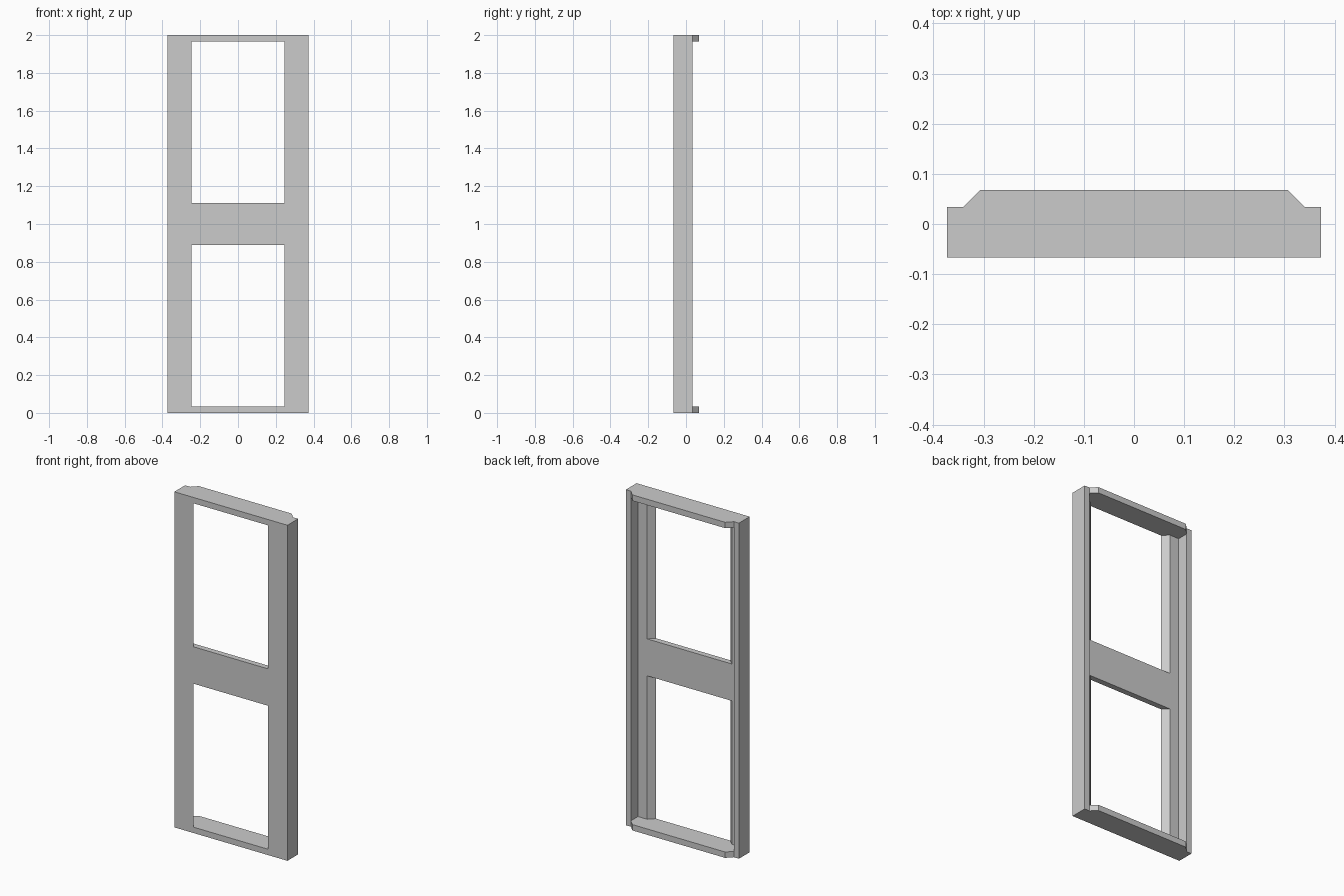
import bpy
import bmesh

cube = bpy.data.objects.get("Cube")
if cube:
    bpy.data.objects.remove(cube, do_unlink=True)

# Single flat grey
GREY = (0.6, 0.6, 0.6, 1.0)
mat = bpy.data.materials.new("plain_grey")
mat.use_nodes = True
mat.diffuse_color = GREY
mat.node_tree.nodes["Principled BSDF"].inputs["Base Color"].default_value = GREY

# Shared plan dimensions, from the middle outwards and from front to back
OPENING, BEVEL, LIP, INNER, OUTER = 0.245, 0.279, 0.306, 0.34, 0.373
FRONT, PLATE, FLANGE, BACK = -0.067, -0.033, 0.034, 0.068
HEIGHT, SILL = 2.0, 0.035


def mirrored(points):
    """Close a half outline with its reflection in x."""
    return points + [(-x, y) for x, y in reversed(points)]


def extrude(name, outline, bottom, top):
    """Raise a plan outline from bottom to top."""
    bm = bmesh.new()
    base = bm.faces.new([bm.verts.new((x, y, bottom)) for x, y in outline])
    result = bmesh.ops.extrude_face_region(bm, geom=[base])
    verts = [v for v in result["geom"] if isinstance(v, bmesh.types.BMVert)]
    bmesh.ops.translate(bm, verts=verts, vec=(0, 0, top - bottom))
    bmesh.ops.recalc_face_normals(bm, faces=bm.faces)
    mesh = bpy.data.meshes.new(name)
    bm.to_mesh(mesh)
    bm.free()
    mesh.materials.append(mat)
    obj = bpy.data.objects.new(name, mesh)
    bpy.context.collection.objects.link(obj)
    return obj


# Side jambs: thin front plate with a bevelled inner edge and a deep outer flange
jamb = [(OPENING, FRONT), (OUTER, FRONT), (OUTER, FLANGE),
        (INNER, FLANGE), (INNER, PLATE), (BEVEL, PLATE)]
for name, side in (("left_jamb", 1), ("right_jamb", -1)):
    extrude(name, [(side * x, y) for x, y in jamb], 0, HEIGHT)

# Bottom sill and top head: slabs fitted between the jambs, with clipped back corners
slab = mirrored([(OPENING, FRONT), (BEVEL, PLATE), (INNER, PLATE),
                 (INNER, FLANGE), (LIP, BACK)])
extrude("bottom_sill", slab, 0, SILL)
extrude("top_head", slab, HEIGHT - SILL, HEIGHT)

# Middle rail, flush with the jamb plates
rail = mirrored([(OPENING, FRONT), (BEVEL, PLATE)])
extrude("middle_rail", rail, 0.89, 1.11)
